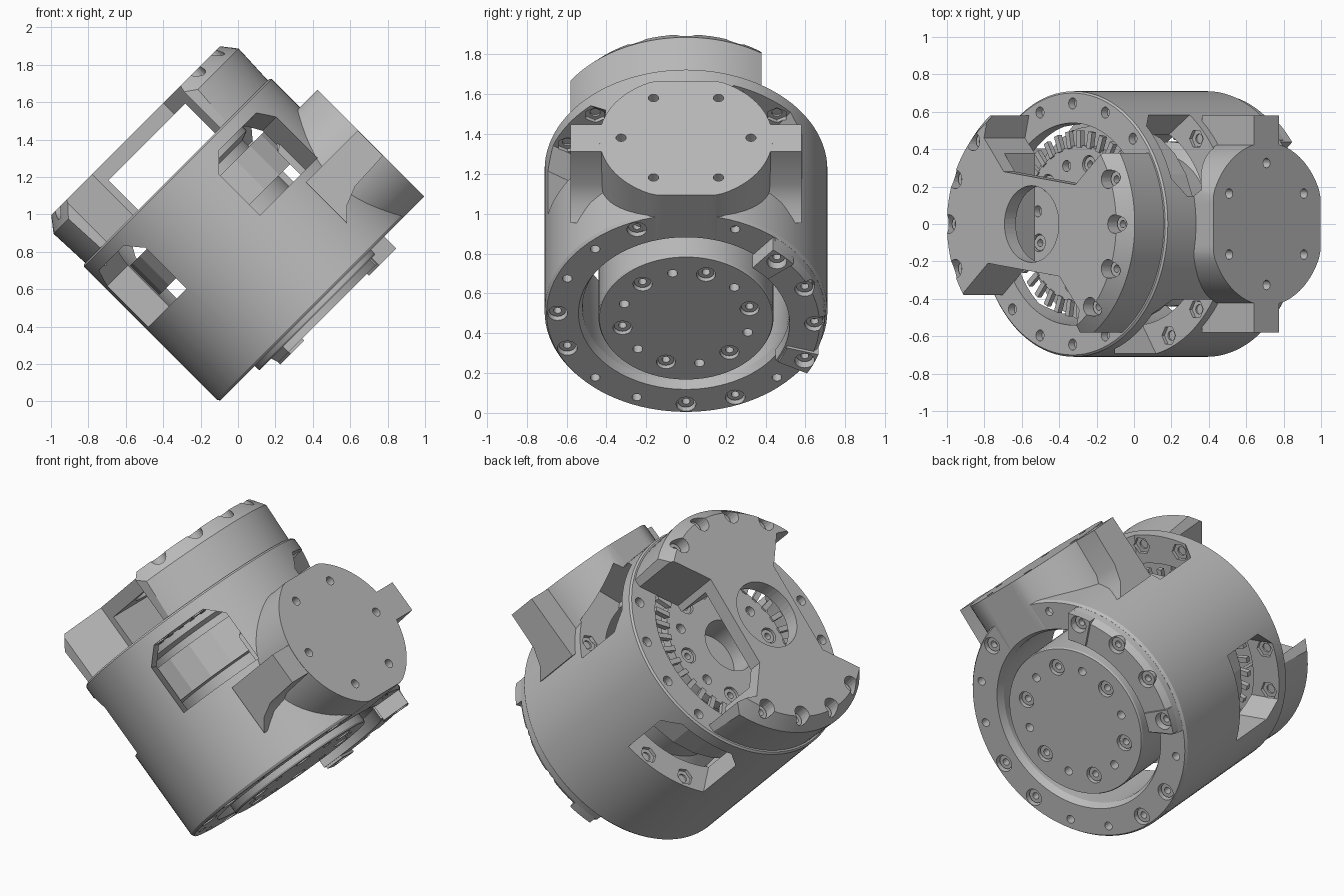
import bpy, bmesh, math
from math import sin, cos, pi, radians
from mathutils import Matrix

cube = bpy.data.objects.get("Cube")
if cube:
    bpy.data.objects.remove(cube, do_unlink=True)

# The whole unit is modelled upright, then leaned over by this placement
PLACE = Matrix.Translation((0.40, 0, 0.50)) @ Matrix.Rotation(-pi / 4, 4, 'Y')
# Axes for prisms drawn on the side (y, z -> out along x) and edge-on (z, x -> out along y)
SIDE = Matrix(((0, 0, 1, 0), (1, 0, 0, 0), (0, 1, 0, 0), (0, 0, 0, 1)))
EDGE = Matrix(((0, 1, 0, 0), (0, 0, 1, 0), (1, 0, 0, 0), (0, 0, 0, 1)))

metal = bpy.data.materials.new("plain_grey_metal")
metal.use_nodes = True
GREY = (0.5, 0.5, 0.5, 1)
metal.diffuse_color = GREY
for node in metal.node_tree.nodes:
    if node.type == 'BSDF_PRINCIPLED':
        node.inputs["Base Color"].default_value = GREY


def finish(name, bm, smooth=True):
    bmesh.ops.recalc_face_normals(bm, faces=bm.faces)
    mesh = bpy.data.meshes.new(name)
    bm.to_mesh(mesh)
    bm.free()
    mesh.materials.append(metal)
    obj = bpy.data.objects.new(name, mesh)
    bpy.context.collection.objects.link(obj)
    obj.matrix_world = PLACE
    if smooth:
        shade(obj)
    return obj


def activate(obj):
    bpy.ops.object.select_all(action='DESELECT')
    obj.select_set(True)
    bpy.context.view_layer.objects.active = obj


def shade(obj):
    activate(obj)
    bpy.ops.object.shade_smooth_by_angle(angle=radians(25))


def cut(obj, bm, operation='DIFFERENCE'):
    cutter = finish("cutter", bm, smooth=False)
    cutter.hide_render = True
    mod = obj.modifiers.new("cut", 'BOOLEAN')
    mod.operation, mod.solver, mod.object = operation, 'EXACT', cutter
    bpy.context.view_layer.update()
    activate(obj)
    bpy.ops.object.modifier_apply(modifier=mod.name)
    bpy.data.objects.remove(cutter, do_unlink=True)
    shade(obj)


def prism(bm, pts, z0, z1, matrix=Matrix()):
    low, high = ([bm.verts.new(matrix @ Matrix.Translation((a, b, z)).translation)
                  for a, b in pts] for z in (z0, z1))
    bm.faces.new(low[::-1])
    bm.faces.new(high)
    for i in range(len(pts)):
        j = (i + 1) % len(pts)
        bm.faces.new((low[i], low[j], high[j], high[i]))


def disc(bm, r, z0, z1, x=0, y=0, sides=20, matrix=Matrix()):
    pts = [(x + r * cos(2 * pi * i / sides), y + r * sin(2 * pi * i / sides)) for i in range(sides)]
    prism(bm, pts, z0, z1, matrix)


def lathe(bm, profile, sides=96, start=0, end=360, x=0, y=0):
    full = end - start == 360
    rows = []
    for i in range(sides if full else sides + 1):
        a = radians(start + (end - start) * i / sides)
        rows.append([bm.verts.new((x + r * cos(a), y + r * sin(a), z)) for r, z in profile])
    n = len(profile)
    for i in range(sides):
        p, q = rows[i], rows[(i + 1) % len(rows)]
        for k in range(n):
            m = (k + 1) % n
            bm.faces.new((p[k], q[k], q[m], p[m]))
    if not full:
        bm.faces.new(rows[0])
        bm.faces.new(rows[-1][::-1])
    bmesh.ops.remove_doubles(bm, verts=bm.verts, dist=0.0001)
    bmesh.ops.dissolve_degenerate(bm, edges=bm.edges, dist=0.0001)


def polar(r, degrees):
    return r * cos(radians(degrees)), r * sin(radians(degrees))


def screws(bm, spots, z0, z1):
    for x, y in spots:
        lathe(bm, [(0.02, z0), (0.042, z0), (0.042, z1), (0.02, z1)], 14, x=x, y=y)


def windows(bm, r0, r1):
    for a in WINDOWS:
        prism(bm, [(-0.26, 0.55), (0.26, 0.55), (0.26, 0.86), (0.17, 0.95), (-0.17, 0.95), (-0.26, 0.86)],
              r0, r1, Matrix.Rotation(radians(a), 4, 'Z') @ SIDE)


BOLTS = [polar(0.645, 22.5 * k) for k in range(16)]
SUNK = {0, 7, 8, 11, 12, 15}
GUARDED = (2, 3, 4, 5)
WINDOWS = [33.75 + 90 * k for k in range(4)]

# Main housing: thick tube
bm = bmesh.new()
lathe(bm, [(0.54, 0), (0.70, 0), (0.71, 0.015), (0.71, 1.02), (0.70, 1.03), (0.54, 1.03),
           (0.54, 0.9), (0.54, 0.5), (0.52, 0.1), (0.52, 0.04)])
housing = finish("housing", bm)

# Four access windows with clipped upper corners
bm = bmesh.new()
windows(bm, 0.35, 0.85)
cut(housing, bm)

# Bolt holes in both rims, and hexagonal nut pockets in the window ledges
bm = bmesh.new()
for k, (x, y) in enumerate(BOLTS):
    disc(bm, 0.05 if k in SUNK else 0.024, -0.1, 0.07, x, y)
    disc(bm, 0.03, 0.985, 1.1, x, y)
cut(housing, bm)
nuts = [polar(0.645, a + t) for a in WINDOWS for t in (-11.25, 11.25)]
for r, depth, sides in ((0.052, 0.02, 6), (0.026, 0.03, 14)):
    bm = bmesh.new()
    for x, y in nuts:
        disc(bm, r, 0.55 - depth, 0.60, x, y, sides)
        disc(bm, r, 0.90, 0.95 + depth, x, y, sides)
    cut(housing, bm)
bm = bmesh.new()
screws(bm, [p for k, p in enumerate(BOLTS) if k in SUNK], 0.02, 0.08)
screws(bm, [BOLTS[k] for k in GUARDED], -0.055, -0.01)
finish("rim_screws", bm)

# Raised guard segment under the lower rim, with thicker ends
bm = bmesh.new()
lathe(bm, [(0.52, 0.005), (0.70, 0.005), (0.695, -0.04), (0.67, -0.075), (0.52, -0.075)], 24, 40, 120)
guard = finish("rim_guard", bm)
bm = bmesh.new()
for start in (39, 107):
    lathe(bm, [(0.53, 0.004), (0.695, 0.004), (0.695, -0.09), (0.53, -0.09)], 6, start, start + 12)
guard_ends = finish("rim_guard_ends", bm)
for part in (guard, guard_ends):
    bm = bmesh.new()
    for k in GUARDED:
        disc(bm, 0.05, -0.2, -0.02, *BOLTS[k])
    cut(part, bm)

# Inner rotor with end plate, waist and upper hub
bm = bmesh.new()
lathe(bm, [(0, -0.035), (0.435, -0.035), (0.44, -0.025), (0.44, 0.3), (0.37, 0.36), (0.37, 0.9),
           (0.42, 0.92), (0.42, 0.975), (0.16, 0.975), (0.16, 0.8), (0, 0.8)])
rotor = finish("rotor", bm)
bm = bmesh.new()
big = []
for k in range(12):
    x, y = polar(0.326, 18 + 30 * k)
    disc(bm, 0.025 if k % 2 else 0.048, -0.1, 0.03, x, y)
    disc(bm, 0.03 if k % 2 else 0.048, 0.93, 1.05, x, y)
    if k % 2 == 0:
        big.append((x, y))
cut(rotor, bm)
bm = bmesh.new()
screws(bm, big, -0.018, 0.04)
screws(bm, big, 0.925, 0.965)
finish("rotor_screws", bm)

# Stator ring and the radial fins above it
bm = bmesh.new()
lathe(bm, [(0.36, 0.63), (0.53, 0.63), (0.53, 0.85), (0.36, 0.85)], 24)
finish("stator", bm, smooth=False)
bm = bmesh.new()
for k in range(36):
    turn = Matrix.Rotation(2 * pi * k / 36, 4, 'Z')
    prism(bm, [(0.41, -0.015), (0.50, -0.015), (0.50, 0.015), (0.41, 0.015)], 0.955, 0.985, turn)
finish("cooling_fins", bm, smooth=False)

# Bridge cap: chamfered disc trimmed to a waisted plan
bm = bmesh.new()
lathe(bm, [(0, 1.025), (0.69, 1.025), (0.70, 1.26), (0.64, 1.34), (0, 1.34)])
cap = finish("bridge_cap", bm)
half = [(-0.75, -0.38), (-0.53, -0.38), (-0.33, -0.21), (0.21, -0.28), (0.36, -0.46), (0.33, -0.58), (0.75, -0.58)]
bm = bmesh.new()
prism(bm, half + [(-x, -y) for x, y in half], 0.9, 1.5)
cut(cap, bm, 'INTERSECT')

# Opening below the bridge
bm = bmesh.new()
prism(bm, [(-0.29, -0.9), (0.29, -0.9), (0.29, 0.9), (-0.29, 0.9)], 0.9, 1.255)
cut(cap, bm)

# Centre hole and cap bolt pockets
bm = bmesh.new()
disc(bm, 0.205, 1.1, 1.5, sides=48)
cap_bolts = [polar(0.625, a + t) for a in (0, 180) for t in (-45, -22.5, 0, 22.5)]
for x, y in cap_bolts:
    disc(bm, 0.05, 1.22, 1.5, x, y)
cut(cap, bm)
bm = bmesh.new()
screws(bm, cap_bolts, 1.21, 1.275)
finish("cap_screws", bm)

# Side mounting flange: round pad with flat top and bottom
bm = bmesh.new()
pad = [(0.435 * cos(2 * pi * i / 72), 0.403 + max(-0.404, min(0.404, 0.435 * sin(2 * pi * i / 72)))) for i in range(72)]
prism(bm, pad, 0.45, 0.842, SIDE)
flange = finish("mounting_flange", bm)
bm = bmesh.new()
disc(bm, 0.545, -0.2, 1.2, sides=96)
cut(flange, bm)

# Keep the pad clear of the windows, then drill it
bm = bmesh.new()
windows(bm, 0.5, 0.72)
cut(flange, bm)
bm = bmesh.new()
for k in range(6):
    y, z = polar(0.326, 60 * k)
    disc(bm, 0.026, 0.76, 0.9, y, z + 0.405, matrix=SIDE)
cut(flange, bm)

# Side lugs that flare into the housing
bm = bmesh.new()
lug = [(0.5, 0.84), (0.31, 0.84), (0.30, 0.62), (0.26, 0.52), (0.19, 0.45), (0.5, 0.45)]
for y0, y1 in ((0.38, 0.58), (-0.58, -0.38)):
    prism(bm, lug, y0, y1, EDGE)
finish("flange_lugs", bm)
